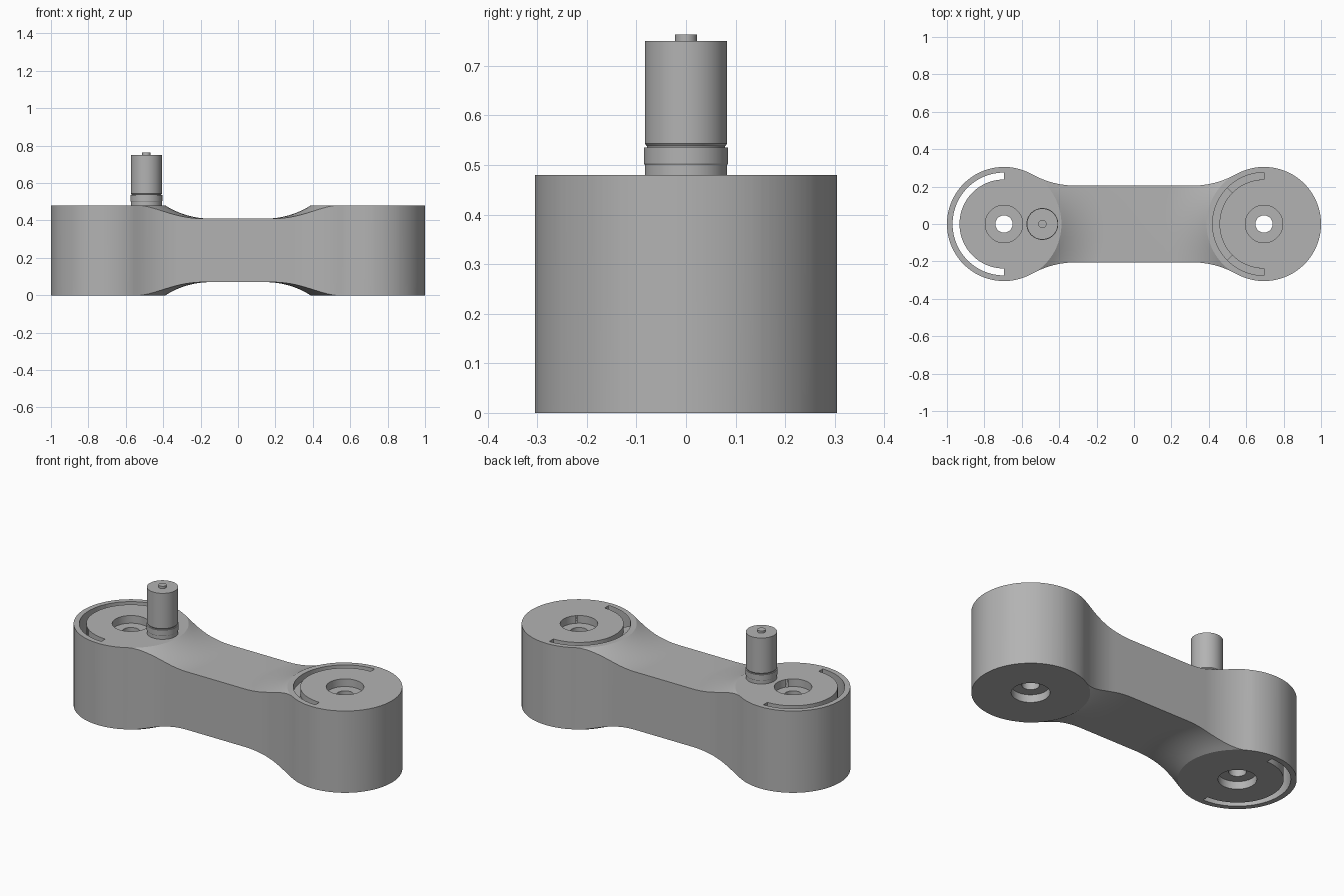
import bpy, bmesh, math
from mathutils import Matrix

if "Cube" in bpy.data.objects:
    bpy.data.objects.remove(bpy.data.objects["Cube"])

HEIGHT, AXIS_X, BOSS_R = 0.48, 0.695, 0.305
WAIST_Y, WAIST_LOW, WAIST_HIGH = 0.205, 0.07, 0.41
PIN_X, SEG = -0.49, 96

grey = bpy.data.materials.new("plain grey")
grey.use_nodes = True
grey.diffuse_color = (0.45, 0.45, 0.45, 1)
grey.node_tree.nodes["Principled BSDF"].inputs["Base Color"].default_value = grey.diffuse_color


def finish(name, bm):
    bmesh.ops.remove_doubles(bm, verts=bm.verts, dist=1e-5)
    bmesh.ops.recalc_face_normals(bm, faces=bm.faces)
    mesh = bpy.data.meshes.new(name)
    bm.to_mesh(mesh)
    bm.free()
    mesh.materials.append(grey)
    obj = bpy.data.objects.new(name, mesh)
    bpy.context.collection.objects.link(obj)
    return obj


def prism(name, outline, low, high):
    """Extrude a plan outline between two heights."""
    bm = bmesh.new()
    face = bm.faces.new([bm.verts.new((x, y, low)) for x, y in outline])
    top = bmesh.ops.extrude_face_region(bm, geom=[face])["geom"]
    verts = [v for v in top if isinstance(v, bmesh.types.BMVert)]
    bmesh.ops.translate(bm, verts=verts, vec=(0, 0, high - low))
    return finish(name, bm)


def lathe(name, profile, x, steps=SEG):
    """Turn a radius-height profile around a vertical axis."""
    bm = bmesh.new()
    verts = [bm.verts.new((r, 0, z)) for r, z in profile]
    edges = [bm.edges.new(pair) for pair in zip(verts, verts[1:])]
    bmesh.ops.spin(bm, geom=verts + edges, cent=(0, 0, 0), axis=(0, 0, 1),
                   angle=math.tau, steps=steps)
    bm.transform(Matrix.Translation((x, 0, 0)))
    return finish(name, bm)


def arc(cx, cy, r, start, end, count):
    angles = [math.radians(start + (end - start) * i / count) for i in range(count + 1)]
    return [(cx + r * math.cos(a), cy + r * math.sin(a)) for a in angles]


def combine(target, tool, operation):
    mod = target.modifiers.new("combine", "BOOLEAN")
    mod.operation, mod.object, mod.solver = operation, tool, "EXACT"
    bpy.context.view_layer.update()
    graph = bpy.context.evaluated_depsgraph_get()
    mesh = bpy.data.meshes.new_from_object(target.evaluated_get(graph))
    target.modifiers.clear()
    target.data = mesh
    bpy.data.objects.remove(tool)


def slot(centre, start, end, low, high):
    outline = arc(centre, 0, 0.275, start, end, 48) + arc(centre, 0, 0.238, end, start, 48)
    return prism("slot_cutter", outline, low, high)


def smooth(obj):
    bpy.ops.object.select_all(action="DESELECT")
    obj.select_set(True)
    bpy.context.view_layer.objects.active = obj
    bpy.ops.object.shade_smooth_by_angle(angle=math.radians(25))


# Dumbbell plan: round ends flowing through concave fillets into a narrow waist
neck_x = 0.31
dx = AXIS_X - neck_x
fillet = (dx**2 + WAIST_Y**2 - BOSS_R**2) / (2 * (BOSS_R - WAIST_Y))
tangent = math.degrees(math.atan2(WAIST_Y + fillet, -dx))
quarter = arc(AXIS_X, 0, BOSS_R, 0, tangent, 36)
quarter += arc(neck_x, WAIST_Y + fillet, fillet, tangent - 180, -90, 16)[1:]
half = quarter + [(-x, y) for x, y in reversed(quarter)]
outline = half + [(x, -y) for x, y in reversed(half[1:-1])]
body = prism("arm_body", outline, -0.1, HEIGHT + 0.1)

# Envelope: thin waist slab joined to a flared spool at each end
rim, run, drop = 0.307, 0.24, HEIGHT - WAIST_HIGH
radius = (run**2 + drop**2) / (2 * drop)
scoop = []
for i in range(13):
    d = run * (1 - i / 12)
    scoop.append((rim + run - d, WAIST_HIGH + radius - math.sqrt(radius**2 - d**2)))
upper = [(0, HEIGHT)] + scoop + [(rim + run + 0.01, WAIST_HIGH - 0.001)]
spool = upper + [(r, HEIGHT - z) for r, z in reversed(upper)]
envelope = prism("envelope", [(-0.5, -0.4), (0.5, -0.4), (0.5, 0.4), (-0.5, 0.4)],
                 WAIST_LOW, WAIST_HIGH)
for side in (-1, 1):
    combine(envelope, lathe("spool", spool, side * AXIS_X), "UNION")
combine(body, envelope, "INTERSECT")

# Stepped shaft bores, counterbored from both faces
bore = [(0, -0.1), (0.1, -0.1), (0.1, 0.045), (0.046, 0.045)]
bore += [(r, HEIGHT - z) for r, z in reversed(bore)]
for side in (-1, 1):
    combine(body, lathe("bore_cutter", bore, side * AXIS_X, 64), "DIFFERENCE")

# Curved slots: one right through, one shallow with deeper ends
combine(body, slot(-AXIS_X, 90, 270, -0.1, 0.6), "DIFFERENCE")
combine(body, slot(AXIS_X, 90, 270, HEIGHT - 0.04, 0.6), "DIFFERENCE")
for start, end in ((90, 135), (225, 270)):
    combine(body, slot(AXIS_X, start, end, HEIGHT - 0.06, 0.61), "DIFFERENCE")
smooth(body)

# Upright pin: collar, grip and small end stud
parts = {
    "pin_collar": [(0, 0.47), (0.083, 0.47), (0.083, 0.5), (0.085, 0.503),
                   (0.085, 0.535), (0, 0.535)],
    "pin_grip": [(0, 0.53), (0.079, 0.53), (0.079, 0.538), (0.083, 0.543),
                 (0.083, 0.75), (0, 0.75)],
    "pin_stud": [(0, 0.74), (0.022, 0.74), (0.022, 0.763), (0, 0.763)],
}
for name, profile in parts.items():
    smooth(lathe(name, profile, PIN_X, 48))
